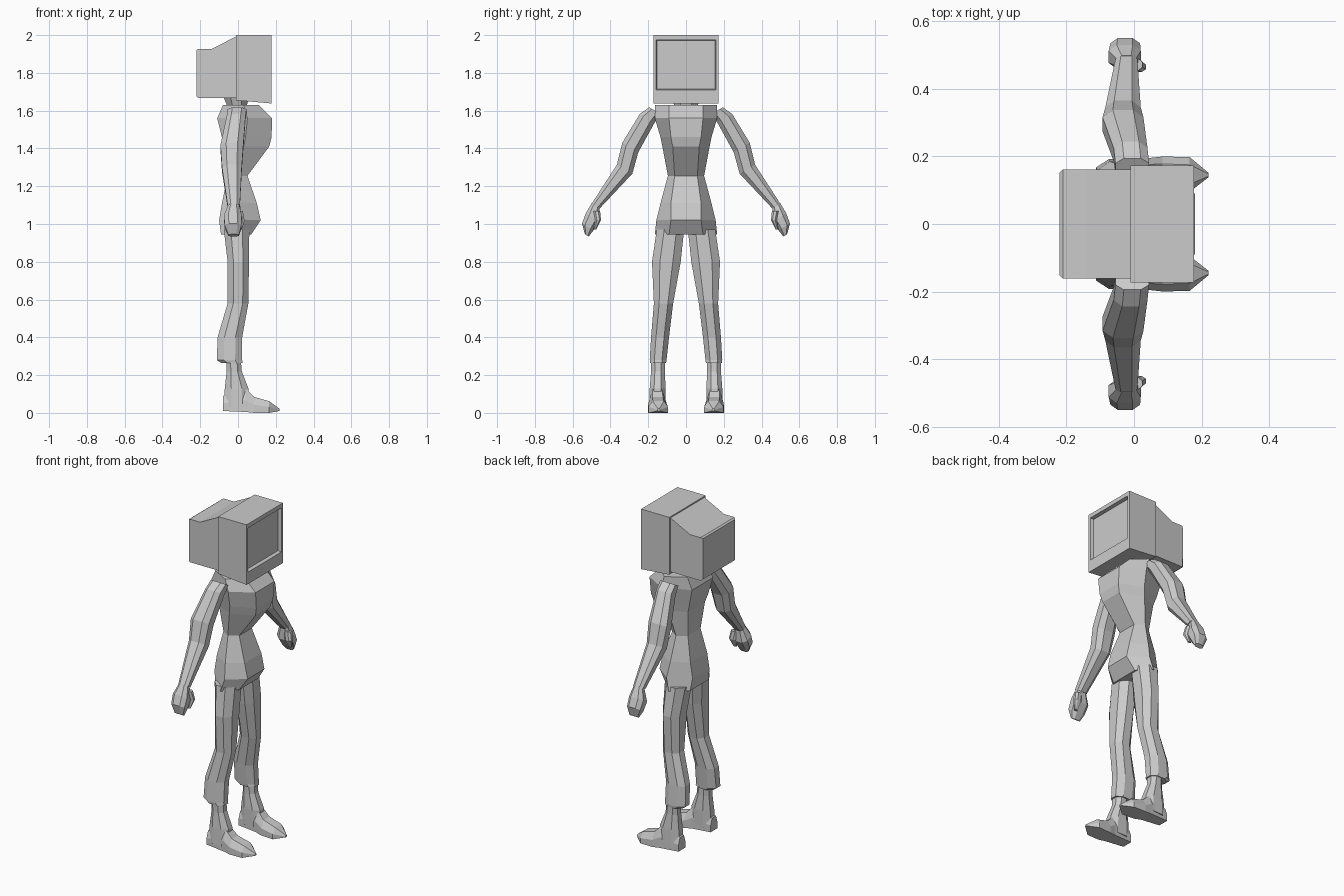
import bpy, bmesh
from mathutils import Vector

cube = bpy.data.objects.get("Cube")
if cube:
    bpy.data.objects.remove(cube, do_unlink=True)

# One plain grey for the whole figure
grey = bpy.data.materials.new("plain grey")
grey.use_nodes = True
tone = (0.6, 0.6, 0.6, 1)
grey.diffuse_color = tone
grey.node_tree.nodes["Principled BSDF"].inputs["Base Color"].default_value = tone


def finish(name, bm, mirrored=False):
    """Turn a bmesh into a flat shaded object, optionally mirrored across y."""
    bmesh.ops.recalc_face_normals(bm, faces=bm.faces)
    mesh = bpy.data.meshes.new(name)
    bm.to_mesh(mesh)
    bm.free()
    mesh.materials.append(grey)
    obj = bpy.data.objects.new(name, mesh)
    bpy.context.collection.objects.link(obj)
    if mirrored:
        mod = obj.modifiers.new("Mirror", 'MIRROR')
        mod.use_axis = (False, True, False)
        mod.use_mirror_merge = False
    return obj


def loft(name, rings, mirrored=False):
    """Skin a list of rings that share one vertex count and cap the ends."""
    bm = bmesh.new()
    loops = [[bm.verts.new(p) for p in ring] for ring in rings]
    for low, high in zip(loops, loops[1:]):
        for i in range(len(low)):
            j = (i + 1) % len(low)
            bm.faces.new((low[i], low[j], high[j], high[i]))
    bm.faces.new(loops[0])
    bm.faces.new(loops[-1])
    return finish(name, bm, mirrored)


def octagon(centre, u, v, cut=0.5):
    """Eight sided ring spanned by the half axes u and v."""
    c, u, v = Vector(centre), Vector(u), Vector(v)
    signs = [(1, -cut), (1, cut), (cut, 1), (-cut, 1),
             (-1, cut), (-1, -cut), (-cut, -1), (cut, -1)]
    return [c + u * a + v * b for a, b in signs]


def level_ring(z, x0, x1, y0, y1, cut=0.45):
    """Horizontal octagon filling the given x and y ranges."""
    return octagon(((x0 + x1) / 2, (y0 + y1) / 2, z),
                   ((x1 - x0) / 2, 0, 0), (0, (y1 - y0) / 2, 0), cut)


def extrude_y(name, profile, half):
    """Prism of an x-z profile, centred on y = 0."""
    return loft(name, [[(x, y, z) for x, z in profile] for y in (-half, half)])


# Torso and shirt: height, front x, front half width, side x, half width, back x, back half width
torso = [
    (0.945, 0.07, 0.09, 0, 0.165, -0.09, 0.09),
    (1.02, 0.12, 0.08, 0.02, 0.157, -0.10, 0.08),
    (1.11, 0.10, 0.08, 0.01, 0.135, -0.085, 0.08),
    (1.255, 0.05, 0.06, 0, 0.096, -0.055, 0.06),
    (1.41, 0.165, 0.07, 0.03, 0.125, -0.07, 0.08),
    (1.46, 0.178, 0.08, 0.04, 0.135, -0.085, 0.09),
    (1.56, 0.18, 0.09, 0.05, 0.165, -0.11, 0.10),
    (1.63, 0.11, 0.09, 0.03, 0.165, -0.08, 0.10),
]
loft("torso", [
    [(xf, 0, z), (xf, wf, z), (xs, w, z), (xb, wb, z),
     (xb, 0, z), (xb, -wb, z), (xs, -w, z), (xf, -wf, z)]
    for z, xf, wf, xs, w, xb, wb in torso])

# Neck
loft("neck", [level_ring(1.62, -0.055, 0.045, -0.06, 0.06),
              level_ring(1.68, -0.08, 0.06, -0.08, 0.08)])

# Monitor head: front case with a recessed screen
case = extrude_y("monitor_case",
                 [(-0.01, 1.655), (0.178, 1.638), (0.178, 2), (-0.01, 2)], 0.173)
bm = bmesh.new()
bm.from_mesh(case.data)
bm.faces.ensure_lookup_table()
screen = max(bm.faces, key=lambda f: f.calc_center_median().x)
bmesh.ops.inset_region(bm, faces=[screen], thickness=0.02)
for v in screen.verts:
    v.co.z = 1.975 if v.co.z > 1.8 else 1.71
    v.co.x = 0.178
bmesh.ops.inset_region(bm, faces=[screen], thickness=0.006, depth=-0.02)
bm.to_mesh(case.data)
bm.free()

# Monitor head: sloping rear housing with a slightly tapered back
back = extrude_y("monitor_back",
                 [(-0.22, 1.675), (-0.21, 1.668), (-0.005, 1.668), (-0.005, 1.995),
                  (-0.14, 1.927), (-0.21, 1.927), (-0.22, 1.92)], 0.162)
for v in back.data.vertices:
    if v.co.x < -0.215:
        v.co.y *= 0.94

# Arms: y and z of the centre, half thickness, x range
arm = [
    (0.165, 1.60, 0.035, -0.055, 0.045),
    (0.205, 1.56, 0.046, -0.06, 0.04),
    (0.295, 1.405, 0.05, -0.093, 0.028),
    (0.325, 1.29, 0.048, -0.085, 0.02),
    (0.478, 1.095, 0.025, -0.055, 0.01),
]
across = Vector((0, 0.85, 0.5))
loft("arms", [octagon(((x0 + x1) / 2, y, z), ((x1 - x0) / 2, 0, 0), across * h)
              for y, z, h, x0, x1 in arm], True)

# Hands: short tapered mitts with a thumb
hand = [
    (0.478, 1.10, 0.024, -0.05, 0.005),
    (0.495, 1.035, 0.042, -0.075, 0.02),
    (0.52, 0.985, 0.036, -0.07, 0.018),
    (0.525, 0.94, 0.012, -0.05, 0.005),
]
loft("hands", [octagon(((x0 + x1) / 2, y, z), ((x1 - x0) / 2, 0, 0), across * h)
               for y, z, h, x0, x1 in hand], True)
loft("thumbs", [level_ring(1.07, -0.02, 0.025, 0.455, 0.49),
                level_ring(1.02, -0.01, 0.035, 0.45, 0.48),
                level_ring(0.97, 0, 0.02, 0.475, 0.49)], True)

# Trouser legs: height, x range, y range
trousers = [
    (0.97, -0.075, 0.06, 0.01, 0.155),
    (0.80, -0.055, 0.058, 0.028, 0.18),
    (0.58, -0.055, 0.055, 0.068, 0.17),
    (0.40, -0.108, 0.022, 0.09, 0.185),
    (0.28, -0.112, 0.022, 0.103, 0.192),
    (0.265, -0.09, 0.025, 0.105, 0.19),
]
loft("trouser_legs", [level_ring(*r) for r in trousers], True)

# Boot shafts below the cuffs
loft("boot_shafts", [level_ring(0.28, -0.06, 0.015, 0.112, 0.185),
                     level_ring(0.22, -0.06, 0.02, 0.112, 0.185),
                     level_ring(0.13, -0.07, 0.055, 0.108, 0.192),
                     level_ring(0.03, -0.075, 0.06, 0.11, 0.195)], True)

# Boot feet: x, y range, sole and top height, with the top narrower than the sole
foot = [
    (-0.08, 0.12, 0.185, 0.01, 0.09),
    (0.04, 0.11, 0.195, 0.005, 0.13),
    (0.085, 0.10, 0.2, 0, 0.085),
    (0.165, 0.095, 0.198, 0, 0.062),
    (0.22, 0.138, 0.152, 0.01, 0.022),
]
rings = []
for x, y0, y1, z0, z1 in foot:
    mid, top = (y0 + y1) / 2, (y1 - y0) * 0.28
    edge = z0 + (z1 - z0) * 0.5
    rings.append([(x, y0, z0), (x, y1, z0), (x, y1, edge),
                  (x, mid + top, z1), (x, mid - top, z1), (x, y0, edge)])
loft("boot_feet", rings, True)
